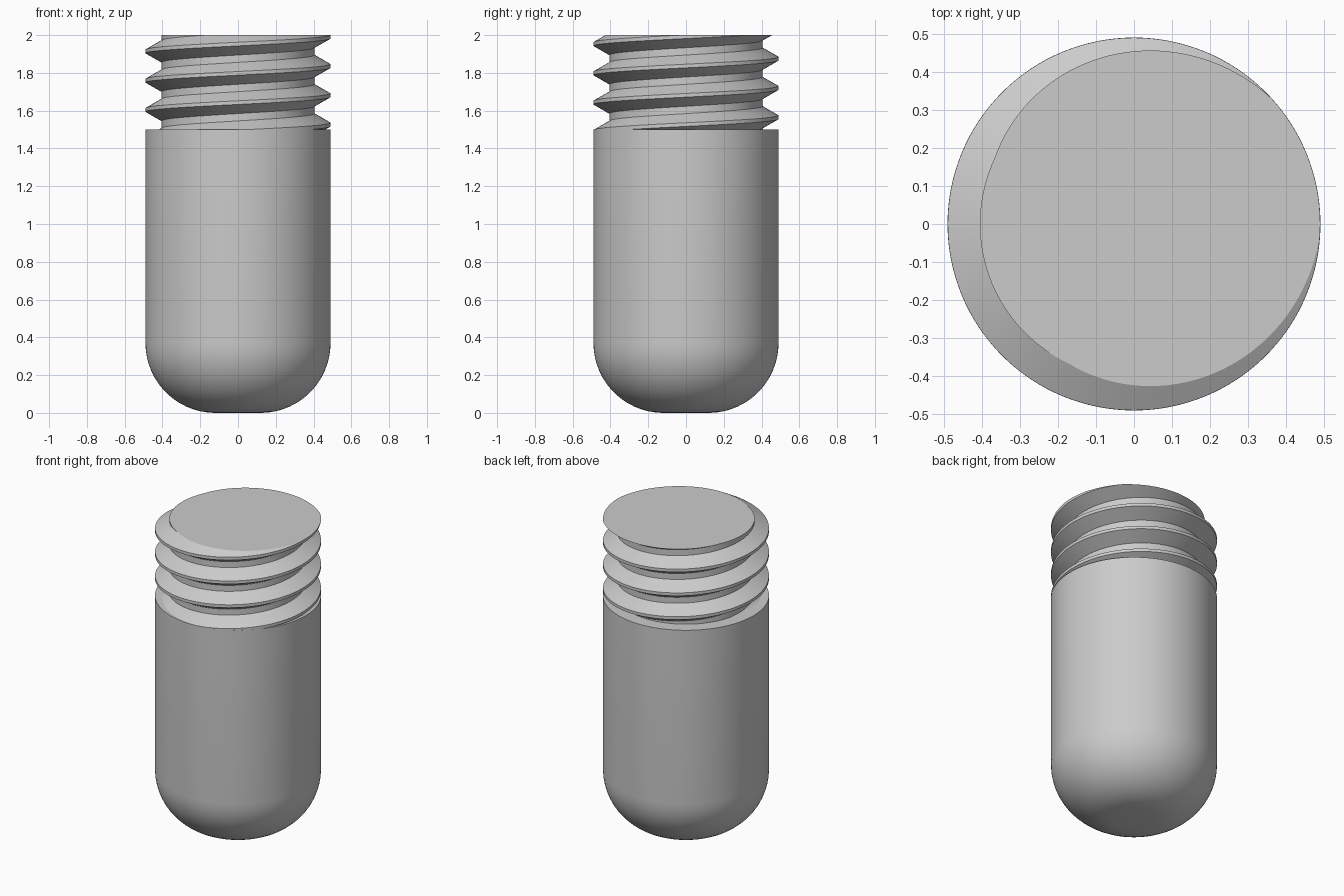
import bpy
import bmesh
from math import sin, cos, pi, radians

if "Cube" in bpy.data.objects:
    bpy.data.objects.remove(bpy.data.objects["Cube"])

SEG = 128
RADIUS = 0.49        # body and thread crest
ROOT = 0.405         # thread groove
PITCH = 0.155
SHOULDER = 1.5       # height where the thread starts
TOP = 2.0
FILLET = 0.37

grey = bpy.data.materials.new("plain grey")
grey.use_nodes = True
colour = (0.6, 0.6, 0.6, 1)
grey.diffuse_color = colour
grey.node_tree.nodes["Principled BSDF"].inputs["Base Color"].default_value = colour


def make_object(name, bm):
    bmesh.ops.recalc_face_normals(bm, faces=bm.faces)
    mesh = bpy.data.meshes.new(name)
    bm.to_mesh(mesh)
    bm.free()
    mesh.materials.append(grey)
    ob = bpy.data.objects.new(name, mesh)
    bpy.context.collection.objects.link(ob)
    return ob


def make_body():
    """Turned cylinder with a large rounded lower edge and flat ends."""
    arc = [radians(a) for a in range(0, 91, 6)]
    profile = [(RADIUS - FILLET * (1 - sin(a)), FILLET * (1 - cos(a))) for a in arc]
    profile.append((RADIUS, SHOULDER))
    bm = bmesh.new()
    rings = [[bm.verts.new((r * cos(2 * pi * i / SEG), r * sin(2 * pi * i / SEG), z))
              for i in range(SEG)] for r, z in profile]
    for low, high in zip(rings, rings[1:]):
        for i in range(SEG):
            j = (i + 1) % SEG
            bm.faces.new((low[i], low[j], high[j], high[i]))
    bm.faces.new(rings[0])
    bm.faces.new(rings[-1])
    return make_object("body", bm)


def make_thread():
    """Right-handed helical thread, trimmed flat at both ends."""
    crest = RADIUS - 0.0004
    profile = [(crest, -PITCH / 16), (crest, PITCH / 16),
               (ROOT, 3 * PITCH / 8), (ROOT, 5 * PITCH / 8)]
    turns = 8
    start = TOP - 6 * PITCH - PITCH * 20 / 360
    bm = bmesh.new()
    rows = []
    for i in range(turns * SEG + 1):
        a = 2 * pi * i / SEG
        lift = start + PITCH * i / SEG
        rows.append([bm.verts.new((r * cos(a), r * sin(a), lift + z)) for r, z in profile])
    for i in range((turns - 1) * SEG):
        # the last band joins the first edge of the next turn
        here = rows[i] + [rows[i + SEG][0]]
        there = rows[i + 1] + [rows[i + SEG + 1][0]]
        for k in range(4):
            bm.faces.new((here[k], there[k], there[k + 1], here[k + 1]))
    for height, direction in ((SHOULDER - 0.06, -1), (TOP, 1)):
        geom = bm.verts[:] + bm.edges[:] + bm.faces[:]
        cut = bmesh.ops.bisect_plane(bm, geom=geom, dist=1e-6, plane_co=(0, 0, height),
                                     plane_no=(0, 0, direction), clear_outer=True)
        rim = [e for e in cut["geom_cut"] if isinstance(e, bmesh.types.BMEdge)]
        bmesh.ops.holes_fill(bm, edges=rim, sides=0)
    return make_object("thread", bm)


body = make_body()
thread = make_thread()

# Fuse the thread into the body
union = body.modifiers.new("fuse thread", 'BOOLEAN')
union.operation = 'UNION'
union.solver = 'EXACT'
union.object = thread
bpy.ops.object.select_all(action='DESELECT')
body.select_set(True)
bpy.context.view_layer.objects.active = body
bpy.ops.object.modifier_apply(modifier=union.name)
bpy.data.objects.remove(thread)
body.name = "threaded_plug"
bpy.ops.object.shade_smooth_by_angle(angle=radians(25))
